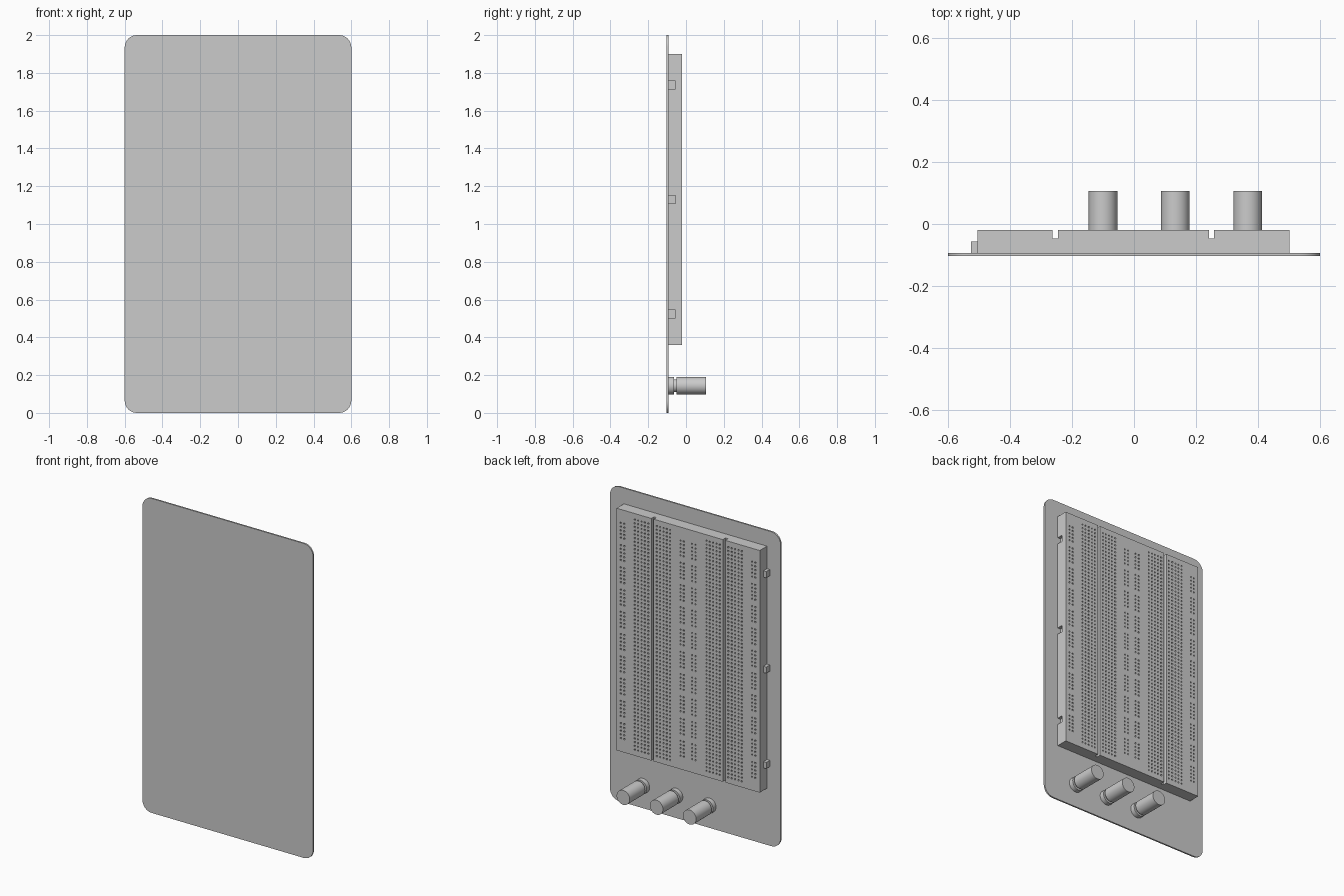
import bpy, bmesh, math
from mathutils import Matrix, Vector

if "Cube" in bpy.data.objects:
    bpy.data.objects.remove(bpy.data.objects["Cube"])

FACE, BACK = -0.02, -0.093          # board face and plate surface (y)
PITCH, HOLE = 0.0236, 0.0085
Z0, Z1 = 0.36, 1.9
CLIPS = (0.523, 1.13, 1.737)        # clip heights


def finish(bm, name):
    bmesh.ops.remove_doubles(bm, verts=bm.verts, dist=1e-5)
    bmesh.ops.recalc_face_normals(bm, faces=bm.faces)
    me = bpy.data.meshes.new(name)
    bm.to_mesh(me)
    bm.free()
    ob = bpy.data.objects.new(name, me)
    bpy.context.collection.objects.link(ob)
    return ob


def smooth(ob):
    bpy.ops.object.select_all(action='DESELECT')
    ob.select_set(True)
    bpy.context.view_layer.objects.active = ob
    bpy.ops.object.shade_smooth_by_angle(angle=math.radians(35))


def face(bm, pts):
    return bm.faces.new([bm.verts.new(p) for p in pts])


def box(name, x0, x1, y0, y1, z0, z1):
    bm = bmesh.new()
    bmesh.ops.create_cube(bm, size=1, matrix=Matrix.Translation(((x0+x1)/2, (y0+y1)/2, (z0+z1)/2))
                          @ Matrix.Diagonal((x1-x0, y1-y0, z1-z0, 1)))
    return finish(bm, name)


# Back plate with rounded corners
bm = bmesh.new()
r, n = 0.065, 8
outline = []
for k, (cx, cz) in enumerate(((0.6-r, 2-r), (r-0.6, 2-r), (r-0.6, r), (0.6-r, r))):
    for i in range(n + 1):
        a = math.pi/2 * (k + i/n)
        outline.append((cx + r*math.cos(a), -0.103, cz + r*math.sin(a)))
f = face(bm, outline)
ext = bmesh.ops.extrude_face_region(bm, geom=[f], use_keep_orig=True)
bmesh.ops.translate(bm, vec=(0, BACK + 0.103, 0),
                    verts=[v for v in ext['geom'] if isinstance(v, bmesh.types.BMVert)])
smooth(finish(bm, "back_plate"))

# Column layout: (centre, is_power_rail)
cols = []
for c in (-0.254, 0.25):
    for i in range(5):
        cols += [(c - 0.03 - i*PITCH, False), (c + 0.03 + i*PITCH, False)]
for c in (-0.462, -0.041, 0.041, 0.461):
    cols += [(c - PITCH/2, True), (c + PITCH/2, True)]
cols.sort()
rows = [(Z0+Z1)/2 + (i - 31)*PITCH for i in range(63)]

# Grid cells across the board: x spans with kind, z spans with row index
spans = [(x - HOLE/2, x + HOLE/2, 'rail' if rail else 'term') for x, rail in cols]
spans += [(-0.263, -0.245, 'groove'), (0.241, 0.258, 'groove')]


def fill(spans, lo, hi):
    out, at = [], lo
    for s in sorted(spans):
        out += [(at, s[0], None), s]
        at = s[1]
    return out + [(at, hi, None)]


xs = fill(spans, -0.505, 0.502)
zs = fill([(z - HOLE/2, z + HOLE/2, i) for i, z in enumerate(rows)], Z0, Z1)


def level(i, j):
    if not (0 <= i < len(xs) and 0 <= j < len(zs)):
        return BACK
    kind, row = xs[i][2], zs[j][2]
    if kind == 'groove':
        return -0.047
    if kind and row is not None:
        if kind == 'term' or (2 <= row <= 60 and (row - 2) % 6 < 5):
            return FACE - 0.03
    return FACE


# Breadboard: face, sockets, grooves and sides
bm = bmesh.new()
for i, (xa, xb, _) in enumerate(xs):
    for j, (za, zb, _) in enumerate(zs):
        y = level(i, j)
        face(bm, [(xa, y, za), (xa, y, zb), (xb, y, zb), (xb, y, za)])
        for di, dj, p, q in ((-1, 0, (xa, za), (xa, zb)), (1, 0, (xb, zb), (xb, za)),
                             (0, -1, (xb, za), (xa, za)), (0, 1, (xa, zb), (xb, zb))):
            low = level(i + di, j + dj)
            if low < y and not (di == 1 and i == len(xs) - 1):
                face(bm, [(p[0], y, p[1]), (q[0], y, q[1]), (q[0], low, q[1]), (p[0], low, p[1])])

# Side wall with clip notches
X, NY, NH, ND = 0.502, -0.056, 0.021, 0.022
side = [(X, FACE, z) for z in [Z1] + [z[0] for z in reversed(zs)]]
side.append((X, BACK, Z0))
for c in CLIPS:
    ring = [(X, BACK, c-NH), (X, NY, c-NH), (X, NY, c+NH), (X, BACK, c+NH)]
    side += ring
    inner = [(X-ND, y, z) for _, y, z in ring]
    face(bm, inner)
    for k in range(3):
        face(bm, [ring[k], ring[k+1], inner[k+1], inner[k]])
side.append((X, BACK, Z1))
face(bm, side)
# underside
face(bm, [(-0.505, BACK, Z0), (X-ND, BACK, Z0), (X-ND, BACK, Z1), (-0.505, BACK, Z1)])
finish(bm, "breadboard")

# Joining clips on the other side
for k, c in enumerate(CLIPS):
    box(f"clip_{k+1}", -0.525, -0.503, BACK, -0.057, c - 0.02, c + 0.02)

# Binding posts, lathed about the y axis
prof = [(0, BACK), (0.046, BACK), (0.046, -0.063), (0.034, -0.063),
        (0.034, -0.049), (0.046, -0.049), (0.046, 0.107), (0, 0.107)]
for k, px in enumerate((-0.1, 0.133, 0.367)):
    bm = bmesh.new()
    vs = [bm.verts.new((px + a, y, 0.144)) for a, y in prof]
    es = [bm.edges.new(e) for e in zip(vs, vs[1:])]
    bmesh.ops.spin(bm, geom=vs + es, cent=(px, 0, 0.144), axis=(0, 1, 0),
                   angle=2*math.pi, steps=40, use_merge=True)
    smooth(finish(bm, f"binding_post_{k+1}"))
